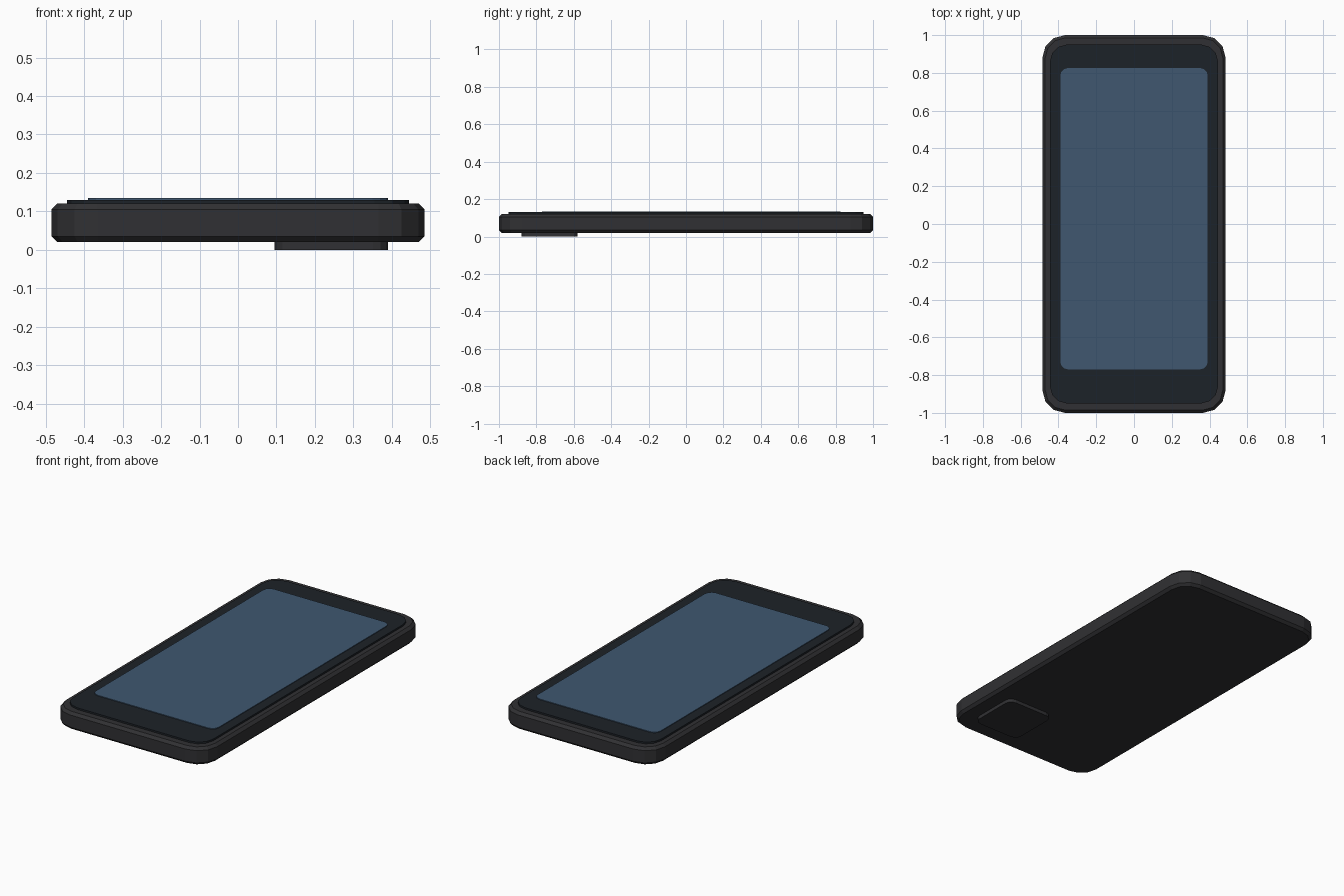
import bpy, bmesh, math

if "Cube" in bpy.data.objects:
    bpy.data.objects.remove(bpy.data.objects["Cube"])

def material(name, rgb):
    m = bpy.data.materials.new(name)
    m.diffuse_color = (*rgb, 1)
    m.use_nodes = True
    m.node_tree.nodes["Principled BSDF"].inputs["Base Color"].default_value = m.diffuse_color
    return m

def outline(cx, cy, w, d, r, inset, segs):
    """Rounded rectangle points, counter-clockwise, pulled in by inset."""
    pts = []
    for k, (sx, sy) in enumerate([(1, 1), (-1, 1), (-1, -1), (1, -1)]):
        for i in range(segs + 1):
            a = math.pi / 2 * (k + i / segs)
            pts.append((cx + sx * (w / 2 - r) + (r - inset) * math.cos(a),
                        cy + sy * (d / 2 - r) + (r - inset) * math.sin(a)))
    return pts

def slab(name, centre, size, r, levels, mat, segs=3):
    """Stack rounded-rectangle rings at (z, inset) levels into a closed solid."""
    bm = bmesh.new()
    rings = [[bm.verts.new((x, y, z)) for x, y in outline(*centre, *size, r, inset, segs)]
             for z, inset in levels]
    n = len(rings[0])
    for lo, hi in zip(rings, rings[1:]):
        for i in range(n):
            j = (i + 1) % n
            bm.faces.new((lo[i], lo[j], hi[j], hi[i]))
    bm.faces.new(rings[0][::-1])
    bm.faces.new(rings[-1])
    me = bpy.data.meshes.new(name)
    bm.to_mesh(me)
    bm.free()
    ob = bpy.data.objects.new(name, me)
    bpy.context.collection.objects.link(ob)
    me.materials.append(mat)
    return ob

casing = material("casing", (0.03, 0.03, 0.033))
glass = material("glass", (0.012, 0.016, 0.021))
display = material("display", (0.05, 0.095, 0.16))

# Chamfered casing
slab("phone_body", (0, 0), (0.97, 2.0), 0.12,
     [(0.02, 0.015), (0.035, 0), (0.105, 0), (0.12, 0.015)], casing)
# Front glass panel
slab("front_glass", (0, 0), (0.89, 1.9), 0.09, [(0.115, 0), (0.13, 0)], glass)
# Lit screen area, set slightly towards +y
slab("screen", (0, 0.028), (0.78, 1.595), 0.04, [(0.125, 0), (0.134, 0)], display)
# Raised camera pad on the underside
slab("camera_bump", (0.243, -0.73), (0.295, 0.30), 0.04, [(0, 0), (0.025, 0)], casing)
